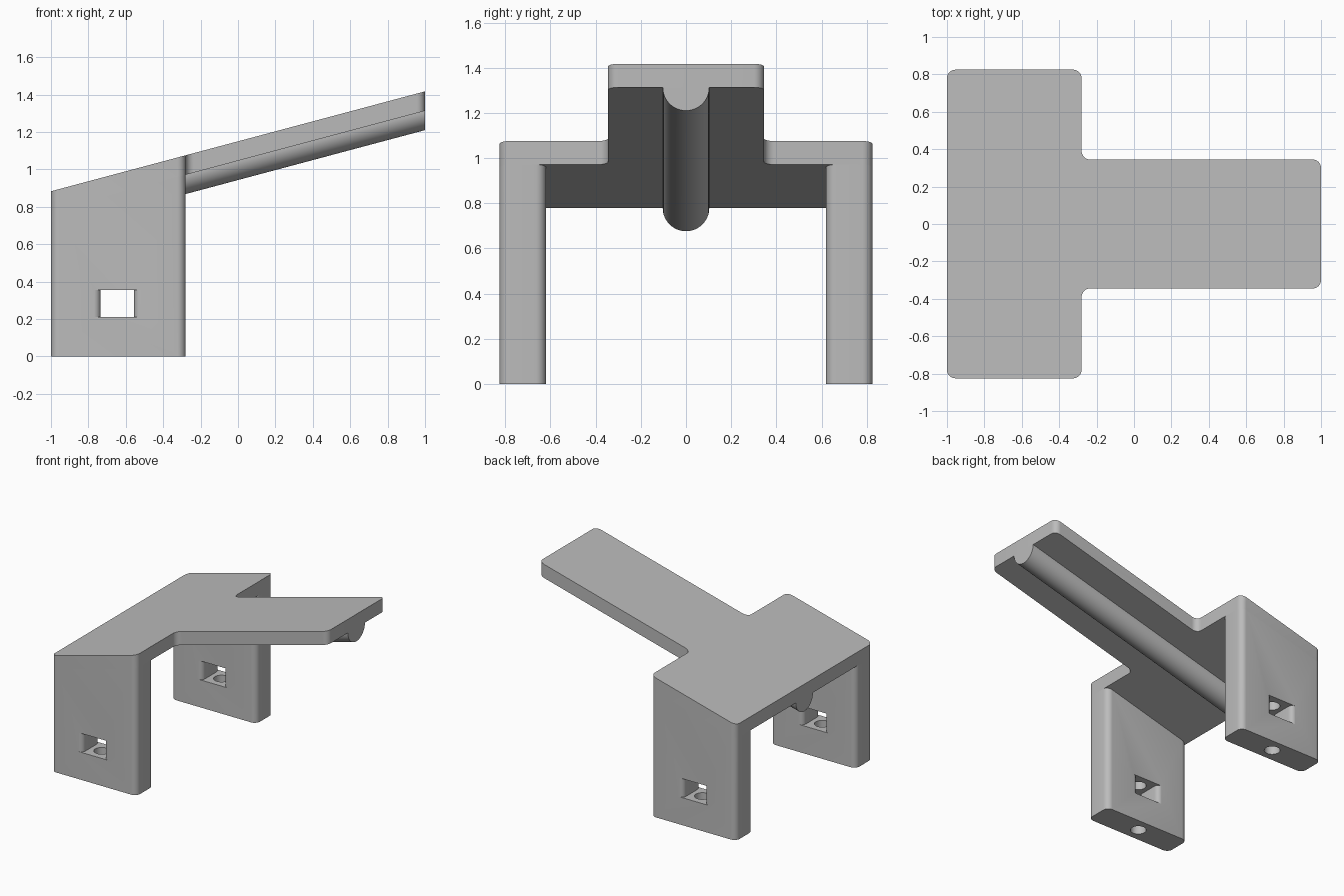
import bpy, bmesh, math
from mathutils import Vector

cube = bpy.data.objects.get("Cube")
if cube:
    bpy.data.objects.remove(cube, do_unlink=True)

grey = bpy.data.materials.new("plain grey")
grey.use_nodes = True
grey.diffuse_color = (0.5, 0.5, 0.5, 1)
grey.node_tree.nodes["Principled BSDF"].inputs["Base Color"].default_value = (0.5, 0.5, 0.5, 1)

RADIUS = 0.045
THICK = 0.104
BACK, HEAD, TIP = -1.0, -0.28, 1.0
ARM, INNER, OUTER = 0.345, 0.62, 0.825


def top(x):
    return 1.15 + 0.267 * x


def underside(x):
    return top(x) - THICK


def rounded(points, radius, steps=8):
    """Round every right-angled corner of a plan outline."""
    pts = [Vector(p) for p in points]
    result = []
    for i, p in enumerate(pts):
        a = (pts[i - 1] - p).normalized()
        b = (pts[(i + 1) % len(pts)] - p).normalized()
        centre = p + (a + b) * radius
        for k in range(steps + 1):
            t = k / steps * math.pi / 2
            result.append(centre - b * radius * math.cos(t) - a * radius * math.sin(t))
    return result


def build(name, lower, upper):
    """Join two matching loops into a closed solid."""
    bm = bmesh.new()
    lo = [bm.verts.new(p) for p in lower]
    hi = [bm.verts.new(p) for p in upper]
    bm.faces.new(lo[::-1])
    bm.faces.new(hi)
    for i in range(len(lo)):
        j = (i + 1) % len(lo)
        bm.faces.new((lo[i], lo[j], hi[j], hi[i]))
    bmesh.ops.recalc_face_normals(bm, faces=bm.faces)
    mesh = bpy.data.meshes.new(name)
    bm.to_mesh(mesh)
    bm.free()
    mesh.materials.append(grey)
    obj = bpy.data.objects.new(name, mesh)
    bpy.context.collection.objects.link(obj)
    return obj


def prism(name, outline, low, high):
    return build(name, [(p.x, p.y, low(p.x)) for p in outline],
                 [(p.x, p.y, high(p.x)) for p in outline])


def activate(obj):
    bpy.ops.object.select_all(action="DESELECT")
    obj.select_set(True)
    bpy.context.view_layer.objects.active = obj


def cut(obj, cutter):
    mod = obj.modifiers.new("cut", "BOOLEAN")
    mod.operation = "DIFFERENCE"
    mod.solver = "EXACT"
    mod.object = cutter
    activate(obj)
    bpy.ops.object.modifier_apply(modifier=mod.name)
    bpy.data.objects.remove(cutter, do_unlink=True)


# Sloping T-shaped plate
half = [(BACK, -OUTER), (HEAD, -OUTER), (HEAD, -ARM), (TIP, -ARM)]
plan = half + [(x, -y) for x, y in reversed(half)]
plate = prism("sloping_plate", rounded(plan, RADIUS), underside, top)

# Half-round rib under the plate
arc = [math.pi + math.pi * k / 32 for k in range(33)]
ends = [[(x, 0.103 * math.cos(t), underside(x) + 0.103 * math.sin(t)) for t in arc]
        for x in (BACK, TIP)]
rib = build("underside_rib", *ends)

# Legs, each with a flared slot and a vertical screw hole
SLOT_X, SLOT_HALF, FLARE = -0.645, 0.09, 0.036
legs = []
for side, name in ((-1, "front_leg"), (1, "back_leg")):
    y0, y1 = sorted((side * INNER, side * OUTER))
    box = [(BACK, y0), (HEAD, y0), (HEAD, y1), (BACK, y1)]
    leg = prism(name, rounded(box, RADIUS), lambda x: 0, underside)

    gap = 0.0002
    mid = (y0 + y1) / 2
    depth = (y1 - y0) / 2 + gap
    lower = [(-0.2, -depth - 0.2), (0.2, -depth - 0.2), (0.2, -depth), (SLOT_HALF, -depth)]
    shape = lower + [(x, -y) for x, y in reversed(lower)]
    shape += [(-SLOT_HALF, depth), (-SLOT_HALF, -depth), (-0.2, -depth)]
    # keep the outline in order: right side, top bar, left side
    shape = shape[:8] + [(-0.2, depth)] + shape[8:]
    outline = [p + Vector((SLOT_X, mid)) for p in rounded(
        [q for i, q in enumerate(shape) if q not in shape[:i]], FLARE)]
    cut(leg, prism("slot_cutter", outline, lambda x: 0.21, lambda x: 0.355))

    circle = [Vector((SLOT_X + 0.055 * math.cos(k * math.tau / 32),
                      mid + 0.055 * math.sin(k * math.tau / 32))) for k in range(32)]
    cut(leg, prism("hole_cutter", circle, lambda x: -0.1, lambda x: 0.45))
    legs.append(leg)

for obj in [plate, rib] + legs:
    activate(obj)
    bpy.ops.object.shade_smooth_by_angle(angle=math.radians(30))
